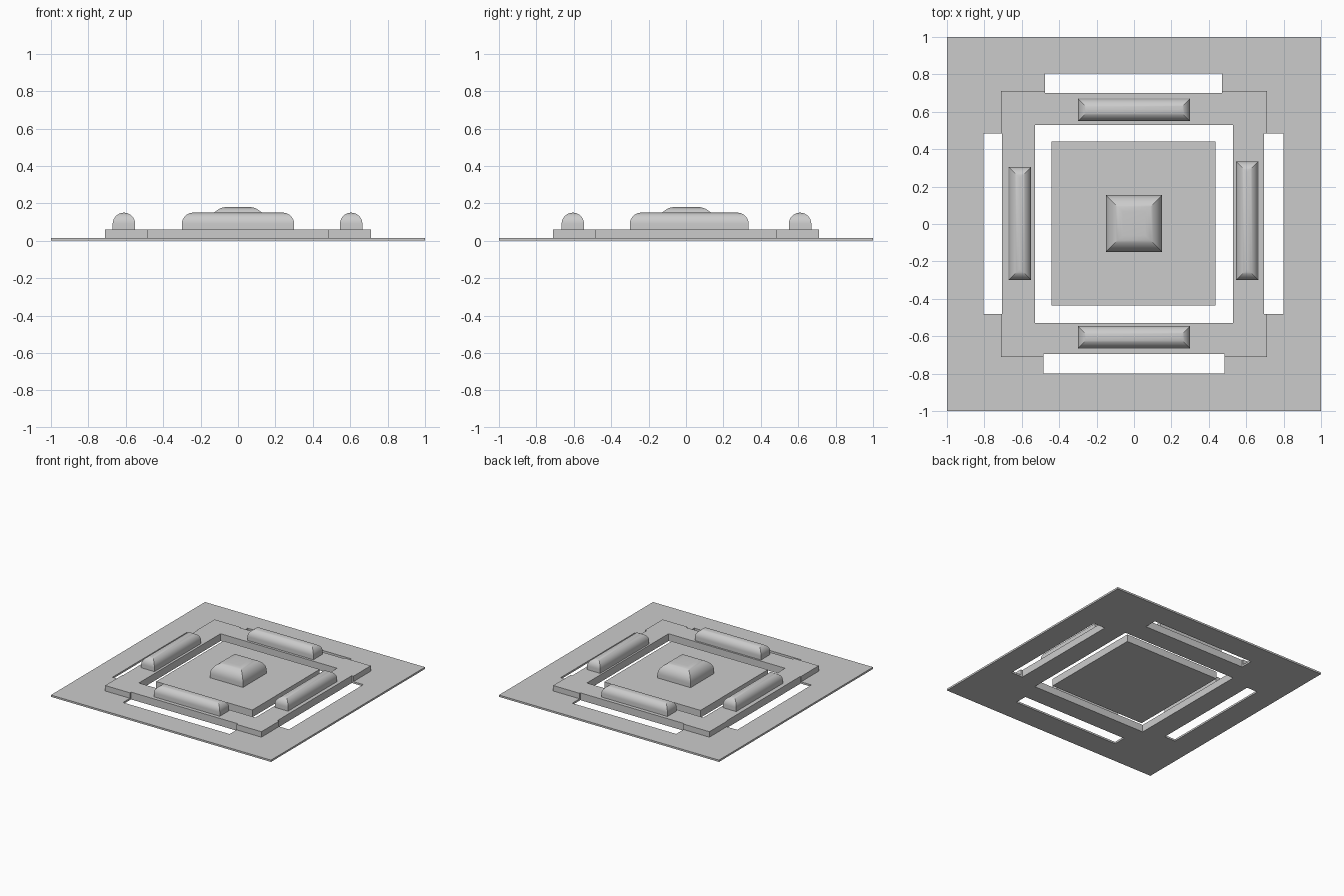
import bpy
import bmesh
from math import sin, cos, pi, radians

old = bpy.data.objects.get("Cube")
if old:
    bpy.data.objects.remove(old, do_unlink=True)

GREY = (0.6, 0.6, 0.6, 1)
grey = bpy.data.materials.new("plain grey")
grey.use_nodes = True
grey.diffuse_color = GREY
grey.node_tree.nodes["Principled BSDF"].inputs["Base Color"].default_value = GREY

BASE, DECK = 0.015, 0.06


def box(name, x0, x1, y0, y1, z0, z1):
    bpy.ops.mesh.primitive_cube_add(
        size=1, location=((x0 + x1) / 2, (y0 + y1) / 2, (z0 + z1) / 2))
    ob = bpy.context.object
    ob.name = name
    ob.scale = (x1 - x0, y1 - y0, z1 - z0)
    bpy.ops.object.transform_apply(location=True, scale=True, rotation=False)
    ob.data.materials.append(grey)
    return ob


def combine(target, other, operation):
    other.hide_render = True
    mod = target.modifiers.new(operation.lower(), 'BOOLEAN')
    mod.operation, mod.object, mod.solver = operation, other, 'EXACT'
    bpy.context.view_layer.objects.active = target
    bpy.ops.object.modifier_apply(modifier=mod.name)
    bpy.data.objects.remove(other, do_unlink=True)


def cushion(name, x0, x1, y0, y1, z0, spring, radius, steps=10):
    """Block whose four sides curve inwards to a mitred, rounded top."""
    levels = [(0, z0)]
    for i in range(steps + 1):
        a = pi / 2 * i / steps
        levels.append((radius * (1 - cos(a)), spring + radius * sin(a)))
    bm = bmesh.new()
    loops = []
    for d, z in levels:
        # keep a hair of width on the ridge
        d = min(d, min(x1 - x0, y1 - y0) / 2 - 0.001)
        corners = ((x0 + d, y0 + d), (x1 - d, y0 + d), (x1 - d, y1 - d), (x0 + d, y1 - d))
        loops.append([bm.verts.new((x, y, z)) for x, y in corners])
    for low, high in zip(loops, loops[1:]):
        for i in range(4):
            j = (i + 1) % 4
            bm.faces.new((low[i], low[j], high[j], high[i]))
    bm.faces.new(loops[-1])
    bm.faces.new(loops[0][::-1])
    mesh = bpy.data.meshes.new(name)
    bm.to_mesh(mesh)
    bm.free()
    ob = bpy.data.objects.new(name, mesh)
    bpy.context.collection.objects.link(ob)
    mesh.materials.append(grey)
    bpy.ops.object.select_all(action='DESELECT')
    ob.select_set(True)
    bpy.context.view_layer.objects.active = ob
    bpy.ops.object.shade_smooth_by_angle(angle=radians(25))
    return ob


# Ground plate joined with the raised square terrace
ground = box("ground_plate", -1, 1, -1, 1, 0, BASE)
combine(ground, box("terrace", -0.71, 0.71, -0.71, 0.71, 0.005, DECK), 'UNION')

# Central opening and the four slots that nick the terrace
openings = [
    (-0.53, 0.53, -0.53, 0.53),
    (-0.475, 0.47, 0.70, 0.805),
    (-0.485, 0.485, -0.80, -0.695),
    (-0.805, -0.705, -0.48, 0.485),
    (0.695, 0.80, -0.48, 0.485),
]
for rect in openings:
    combine(ground, box("opening_cutter", *rect, -0.1, 0.2), 'DIFFERENCE')

# Island slab with its central block
box("island_slab", -0.44, 0.435, -0.435, 0.44, 0, DECK)
cushion("central_block", -0.15, 0.15, -0.15, 0.155, DECK, 0.09, 0.09)

# Four rounded bars standing on the terrace
bars = {
    "back_bar": (-0.30, 0.30, 0.55, 0.67),
    "front_bar": (-0.30, 0.30, -0.665, -0.545),
    "right_bar": (-0.67, -0.55, -0.30, 0.305),
    "left_bar": (0.545, 0.665, -0.30, 0.335),
}
for name, rect in bars.items():
    cushion(name, *rect, DECK, 0.09, 0.06)
